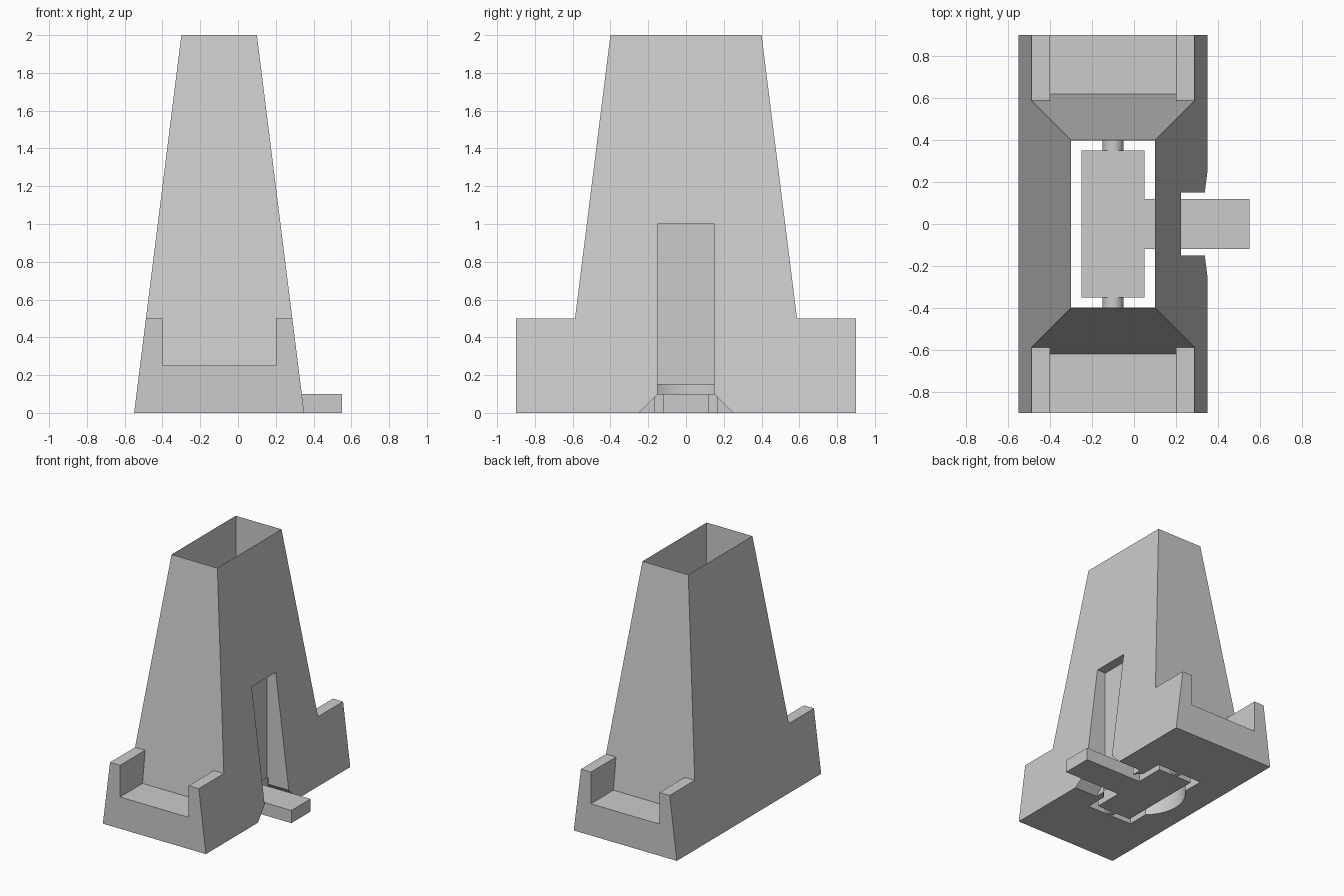
import bpy, bmesh, math
from mathutils import Matrix

if "Cube" in bpy.data.objects:
    bpy.data.objects.remove(bpy.data.objects["Cube"], do_unlink=True)

grey = bpy.data.materials.new("plain_grey")
grey.use_nodes = True
COLOUR = (0.6, 0.6, 0.6, 1)
grey.diffuse_color = COLOUR
grey.node_tree.nodes["Principled BSDF"].inputs["Base Color"].default_value = COLOUR


def make(name, bm):
    bmesh.ops.recalc_face_normals(bm, faces=bm.faces)
    mesh = bpy.data.meshes.new(name)
    bm.to_mesh(mesh)
    bm.free()
    obj = bpy.data.objects.new(name, mesh)
    mesh.materials.append(grey)
    bpy.context.collection.objects.link(obj)
    return obj


def prism(name, profile, x0, x1, slope=0):
    """Extrude a (y, z) profile from x0 to x1; slope leans both sides inward."""
    bm = bmesh.new()
    a = [bm.verts.new((x0 + slope * z, y, z)) for y, z in profile]
    b = [bm.verts.new((x1 - slope * z, y, z)) for y, z in profile]
    bm.faces.new(a)
    bm.faces.new(b)
    for i in range(len(a)):
        j = (i + 1) % len(a)
        bm.faces.new((a[i], a[j], b[j], b[i]))
    return make(name, bm)


def cylinder(name, radius, depth, matrix, sides=48):
    bm = bmesh.new()
    bmesh.ops.create_cone(bm, cap_ends=True, segments=sides, radius1=radius,
                          radius2=radius, depth=depth, matrix=matrix)
    return make(name, bm)


def rect(y, z0, z1):
    return [(-y, z0), (y, z0), (y, z1), (-y, z1)]


def mirrored(half):
    return half + [(-y, z) for y, z in reversed(half)]


# Tapered tower on a long base
tower = prism("tower_body",
              mirrored([(0.9, 0), (0.9, 0.5), (0.5875, 0.5), (0.4, 2)]),
              -0.55, 0.35, 0.125)

# Cutters: trays at both ends, central shaft, lever pocket, round recess
cutters = []
for side in (-1, 1):
    tray = [(0.61875, 0.25), (0.5875, 0.5), (1, 0.55), (1, 0.25)]
    cutters.append(prism("tray_cutter", [(side * y, z) for y, z in tray], -0.4, 0.2))
cutters.append(prism("shaft_cutter", rect(0.399, -1, 3), -0.299, 0.099))
cutters.append(prism("pocket_cutter",
                     mirrored([(0.25, -0.1), (0.25, 0), (0.15, 0.1), (0.15, 1)]),
                     0.15, 1))
cutters.append(cylinder("recess_cutter", 0.3, 0.3, Matrix.Translation((-0.1, 0, 0))))
for cutter in cutters:
    cutter.hide_render = True
    cutter.hide_set(True)
    mod = tower.modifiers.new(cutter.name, "BOOLEAN")
    mod.operation = "DIFFERENCE"
    mod.solver = "EXACT"
    mod.object = cutter

# Bake the cuts and remove the cutters
bpy.context.view_layer.update()
cut = bpy.data.meshes.new_from_object(
    tower.evaluated_get(bpy.context.evaluated_depsgraph_get()))
tower.modifiers.clear()
tower.data = cut
for cutter in cutters:
    bpy.data.objects.remove(cutter, do_unlink=True)

# Lever: plate inside the shaft with an arm reaching out of the pocket
prism("lever_plate", rect(0.35, 0, 0.1), -0.25, 0.05)
prism("lever_arm", rect(0.12, 0, 0.1), 0.05, 0.55)

# Pivot pins at both ends of the plate
turn = Matrix.Rotation(math.pi / 2, 4, "X")
pins = [cylinder(name, 0.05, 0.1, Matrix.Translation((-0.1, y, 0.05)) @ turn, 32)
        for name, y in (("front_pin", -0.4), ("back_pin", 0.4))]

# Smooth the round surfaces, keep the edges crisp
for obj in [tower] + pins:
    bpy.ops.object.select_all(action="DESELECT")
    obj.select_set(True)
    bpy.context.view_layer.objects.active = obj
    bpy.ops.object.shade_smooth_by_angle(angle=math.radians(20))
